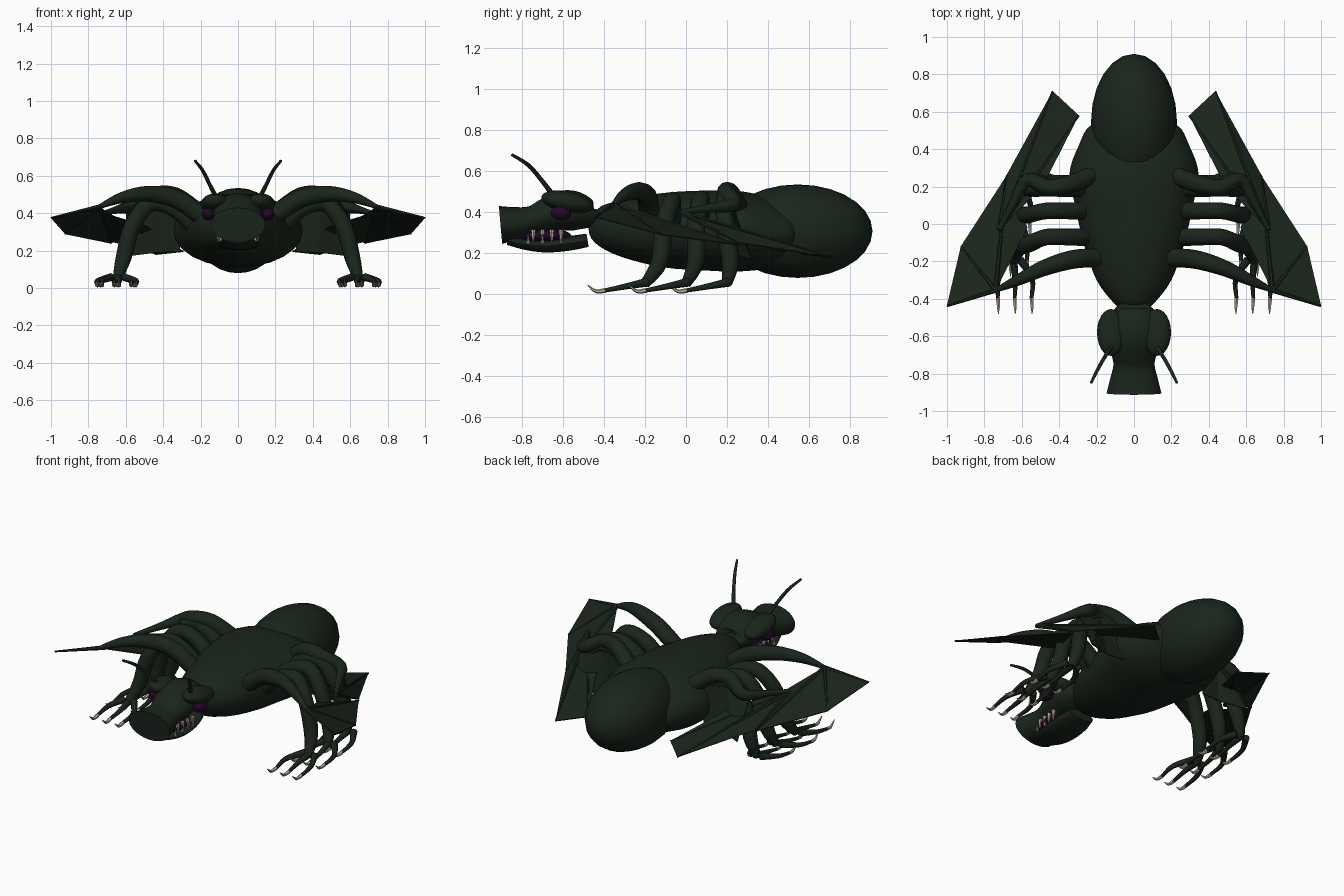
import bpy, bmesh, math
from mathutils import Vector, Matrix

if "Cube" in bpy.data.objects:
    bpy.data.objects.remove(bpy.data.objects["Cube"])


def material(name, rgb):
    m = bpy.data.materials.new(name)
    m.use_nodes = True
    m.diffuse_color = (*rgb, 1)
    m.node_tree.nodes["Principled BSDF"].inputs["Base Color"].default_value = (*rgb, 1)
    return m


GREEN = material("dark_green", (0.01, 0.0185, 0.011))
PURPLE = material("dark_purple", (0.017, 0.002, 0.022))
BONE = material("bone", (0.5, 0.45, 0.36))


def finish(name, bm, mat, smooth=True):
    bmesh.ops.recalc_face_normals(bm, faces=bm.faces)
    mesh = bpy.data.meshes.new(name)
    bm.to_mesh(mesh)
    bm.free()
    mesh.materials.append(mat)
    ob = bpy.data.objects.new(name, mesh)
    bpy.context.collection.objects.link(ob)
    if smooth:
        bpy.ops.object.select_all(action='DESELECT')
        ob.select_set(True)
        bpy.context.view_layer.objects.active = ob
        bpy.ops.object.shade_smooth_by_angle(angle=math.radians(45))
    return ob


def catmull(vals, steps):
    """Smooth a list of vectors through all of its points."""
    out = []
    for i in range(len(vals) - 1):
        a, b, c, d = vals[max(i - 1, 0)], vals[i], vals[i + 1], vals[min(i + 2, len(vals) - 1)]
        for k in range(steps):
            t = k / steps
            out.append(b + (c - a) * (t / 2) + (a * 2 - b * 5 + c * 4 - d) * (t * t / 2)
                       + (b * 3 - a - c * 3 + d) * (t ** 3 / 2))
    return out + [vals[-1]]


def loft(name, points, radii, mat=GREEN, ref=(0, 1, 0), sides=12, steps=4):
    """Sweep an ellipse along a path; radii are numbers or (across, along ref) pairs."""
    radii = [r if isinstance(r, tuple) else (r, r) for r in radii]
    path = catmull([Vector(p) for p in points], steps)
    sizes = catmull([Vector((*r, 0)) for r in radii], steps)
    bm = bmesh.new()
    rings = []
    for i, (p, r) in enumerate(zip(path, sizes)):
        t = (path[min(i + 1, len(path) - 1)] - path[max(i - 1, 0)]).normalized()
        u = t.cross(Vector(ref)).normalized()
        v = u.cross(t)
        angles = [math.tau * k / sides for k in range(sides)]
        rings.append([bm.verts.new(p + u * (max(r.x, 0.001) * math.cos(a))
                                   + v * (max(r.y, 0.001) * math.sin(a))) for a in angles])
    for a, b in zip(rings, rings[1:]):
        for k in range(sides):
            n = (k + 1) % sides
            bm.faces.new((a[k], a[n], b[n], b[k]))
    bm.faces.new(rings[0])
    bm.faces.new(rings[-1])
    return finish(name, bm, mat)


def profile(name, stations, sides=24):
    """Body part along y from (y, bottom, top, half width) stations."""
    return loft(name, [(0, y, (lo + hi) / 2) for y, lo, hi, w in stations],
                [(w, (hi - lo) / 2) for y, lo, hi, w in stations], ref=(0, 0, 1), sides=sides)


def ball(name, centre, size, mat=GREEN, tilt=0):
    bm = bmesh.new()
    bmesh.ops.create_uvsphere(bm, u_segments=24, v_segments=14, radius=1)
    bm.transform(Matrix.Translation(centre) @ Matrix.Rotation(tilt, 4, 'X') @ Matrix.Diagonal((*size, 1)))
    return finish(name, bm, mat)


def membrane(name, points, hub):
    """Thin fan of skin from a hub to the outline points."""
    bm = bmesh.new()
    vs = [bm.verts.new(p) for p in points]
    centre = bm.verts.new(hub)
    for a, b in zip(vs, vs[1:]):
        bm.faces.new((centre, a, b))
    ob = finish(name, bm, GREEN, False)
    mod = ob.modifiers.new("thickness", 'SOLIDIFY')
    mod.thickness = 0.006
    mod.offset = 0


# Body and abdomen
profile("thorax", [(-0.47, 0.33, 0.37, 0.03), (-0.43, 0.25, 0.43, 0.1), (-0.3, 0.18, 0.465, 0.2),
                   (-0.1, 0.13, 0.495, 0.27), (0.1, 0.115, 0.505, 0.315), (0.27, 0.11, 0.5, 0.345),
                   (0.42, 0.13, 0.46, 0.295), (0.53, 0.2, 0.4, 0.228), (0.56, 0.28, 0.32, 0.06)])
ball("abdomen", (0, 0.545, 0.307), (0.23, 0.365, 0.228))

# Head, snout and jaw
profile("skull", [(-0.425, 0.39, 0.42, 0.05), (-0.45, 0.33, 0.445, 0.1), (-0.53, 0.31, 0.497, 0.135),
                  (-0.6, 0.31, 0.505, 0.138), (-0.68, 0.3, 0.468, 0.125), (-0.75, 0.29, 0.43, 0.11),
                  (-0.83, 0.265, 0.425, 0.128), (-0.905, 0.245, 0.43, 0.147)])
profile("lower_jaw", [(-0.48, 0.23, 0.295, 0.09), (-0.57, 0.212, 0.283, 0.11), (-0.68, 0.203, 0.267, 0.11),
                      (-0.78, 0.215, 0.27, 0.1), (-0.87, 0.24, 0.28, 0.07)], 16)
ball("mouth", (0, -0.69, 0.285), (0.105, 0.13, 0.036), PURPLE)

for s, side in ((1, "left"), (-1, "right")):
    def at(x, y, z):
        return (s * x, y, z)

    # Face details
    ball(side + "_brow", at(0.122, -0.58, 0.45), (0.076, 0.128, 0.05), tilt=-0.2)
    ball(side + "_eye", at(0.158, -0.61, 0.397), (0.035, 0.05, 0.036), PURPLE)
    loft(side + "_antenna", [at(0.11, -0.64, 0.47), at(0.15, -0.7, 0.55), at(0.19, -0.77, 0.63),
                             at(0.23, -0.85, 0.68)], [0.014, 0.011, 0.01, 0.007], sides=8, ref=(1, 0, 0))
    for i in range(4):
        y = -0.745 + i * 0.045
        x = 0.09 + i * 0.004
        loft(f"{side}_upper_tooth_{i + 1}", [at(x, y, 0.315), at(x + 0.004, y, 0.258 - i * 0.003)],
             [0.013, 0.004], BONE, sides=6, steps=1)
    for i in range(2):
        y = -0.77 + i * 0.07
        loft(f"{side}_lower_tooth_{i + 1}", [at(0.09, y, 0.245), at(0.095, y, 0.29)], [0.01, 0.002],
             BONE, sides=6, steps=1)

    # Three legs with clawed feet
    for leg, hip, foot, top, out in (("front", -0.07, -0.2, 0.45, 0), ("middle", 0.07, 0.0, 0.455, 0.025),
                                     ("rear", 0.19, 0.2, 0.465, 0.01)):
        lean = foot - hip
        loft(f"{side}_{leg}_leg", [at(0.23, hip, 0.33), at(0.34, hip, top - 0.025), at(0.47, hip, top),
                                   at(0.565, hip + lean * 0.3, 0.33), at(0.612, hip + lean * 0.6 + 0.02, 0.16),
                                   at(0.645, foot, 0.05)],
             [0.05, 0.045, 0.044, 0.045, 0.042, 0.025])
        for i in (-1, 0, 1):
            x = 0.635 + out + i * 0.09
            knuckle = at(x, foot - 0.09, 0.038)
            tip = at(x + 0.003, foot - 0.195, 0.018)
            loft(f"{side}_{leg}_toe_{i + 2}", [at(0.645 + i * 0.035, foot + 0.01, 0.058), knuckle, tip],
                 [0.022, 0.015, 0.01], sides=8, ref=(1, 0, 0))
            loft(f"{side}_{leg}_claw_{i + 2}", [tip, at(x, foot - 0.24, 0.014), at(x, foot - 0.28, 0.045)],
                 [0.012, 0.009, 0.002], BONE, sides=6, ref=(1, 0, 0))

    # Front wing
    wrist = at(0.74, -0.355, 0.435)
    tips = [at(1.0, -0.44, 0.375), at(0.925, -0.12, 0.29), at(0.68, 0.26, 0.24), at(0.57, -0.02, 0.3)]
    loft(side + "_front_wing_arm", [at(0.2, -0.18, 0.39), at(0.33, -0.19, 0.475), at(0.48, -0.235, 0.503),
                                    at(0.62, -0.3, 0.483), wrist], [0.05, 0.05, 0.043, 0.03, 0.012])
    membrane(side + "_front_wing_skin", tips, wrist)
    for i, tip in enumerate(tips[:3]):
        loft(f"{side}_front_wing_finger_{i + 1}", [wrist, tip], [0.013, 0.005], sides=6, steps=1,
             ref=(0, 0, 1))

    # Rear wing
    wrist = at(0.72, -0.03, 0.4)
    tips = [at(0.68, 0.26, 0.25), at(0.435, 0.71, 0.18), at(0.295, 0.58, 0.195), at(0.49, 0.2, 0.33)]
    loft(side + "_rear_wing_arm", [at(0.22, 0.26, 0.41), at(0.34, 0.215, 0.493), at(0.46, 0.195, 0.495),
                                   at(0.57, 0.235, 0.44), at(0.64, 0.12, 0.42), wrist],
         [0.05, 0.047, 0.043, 0.036, 0.022, 0.012], ref=(0, 0, 1))
    membrane(side + "_rear_wing_skin", tips, wrist)
    for i, tip in enumerate(tips[:3]):
        loft(f"{side}_rear_wing_finger_{i + 1}", [wrist, tip], [0.013, 0.005], sides=6, steps=1,
             ref=(0, 0, 1))
    # Skin hanging from the rear wing arm beside the body
    membrane(side + "_inner_wing_skin", [at(0.3, 0.24, 0.43), at(0.31, 0.26, 0.195), at(0.43, 0.26, 0.19),
                                         at(0.59, 0.32, 0.17), at(0.6, 0.22, 0.4)], at(0.45, 0.22, 0.45))
